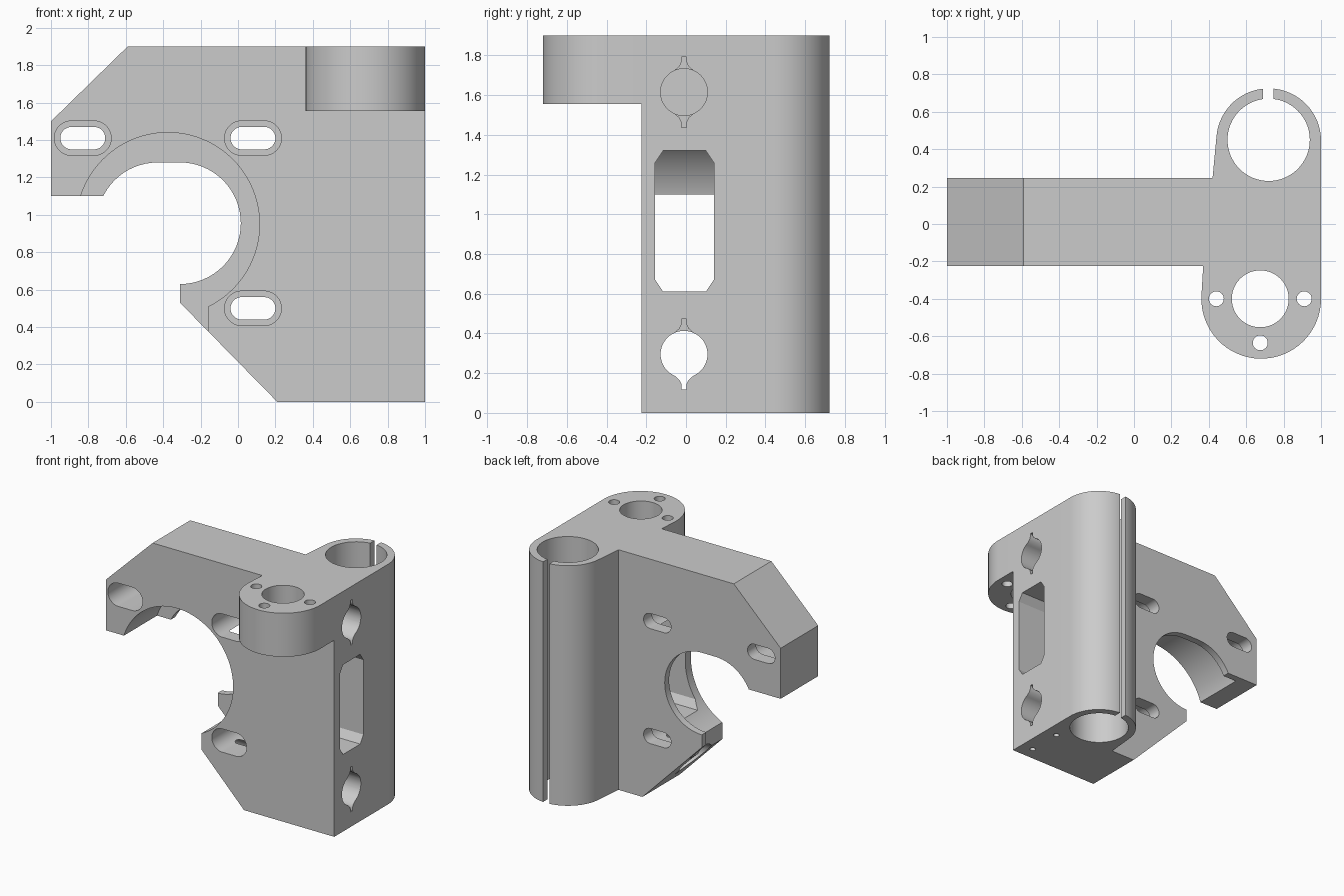
import bpy, bmesh
from math import cos, sin, pi, radians

old = bpy.data.objects.get("Cube")
if old:
    bpy.data.objects.remove(old, do_unlink=True)

grey = bpy.data.materials.new("plain grey")
grey.use_nodes = True
colour = (0.6, 0.6, 0.6, 1)
grey.diffuse_color = colour
grey.node_tree.nodes["Principled BSDF"].inputs["Base Color"].default_value = colour

PLACE = {
    "x": lambda a, b, h: (h, a, b),
    "y": lambda a, b, h: (a, h, b),
    "z": lambda a, b, h: (a, b, h),
}


def prism(name, pts, axis, lo, hi):
    """Extrude a 2D outline along an axis."""
    bm = bmesh.new()
    place = PLACE[axis]
    low = [bm.verts.new(place(a, b, lo)) for a, b in pts]
    high = [bm.verts.new(place(a, b, hi)) for a, b in pts]
    bm.faces.new(low)
    bm.faces.new(high)
    for i in range(len(pts)):
        j = (i + 1) % len(pts)
        bm.faces.new((low[i], low[j], high[j], high[i]))
    bmesh.ops.recalc_face_normals(bm, faces=bm.faces)
    mesh = bpy.data.meshes.new(name)
    bm.to_mesh(mesh)
    bm.free()
    mesh.materials.append(grey)
    ob = bpy.data.objects.new(name, mesh)
    bpy.context.collection.objects.link(ob)
    return ob


def arc(cx, cy, r, start, end, n=32):
    angles = [radians(start + (end - start) * i / n) for i in range(n + 1)]
    return [(cx + r * cos(t), cy + r * sin(t)) for t in angles]


def circle(cx, cy, r, n=64):
    return arc(cx, cy, r, 0, 360, n)[:-1]


def stadium(cx, cy, half, r):
    return arc(cx + half, cy, r, -90, 90) + arc(cx - half, cy, r, 90, 270)


def box(a0, a1, b0, b1):
    return [(a0, b0), (a1, b0), (a1, b1), (a0, b1)]


def combine(target, tool, operation):
    mod = target.modifiers.new("combine", "BOOLEAN")
    mod.operation = operation
    mod.solver = "EXACT"
    mod.object = tool
    bpy.context.view_layer.objects.active = target
    bpy.ops.object.modifier_apply(modifier=mod.name)
    bpy.data.objects.remove(tool, do_unlink=True)


def cut(pts, axis, lo, hi):
    combine(bracket, prism("cutter", pts, axis, lo, hi), "DIFFERENCE")


# Main plate with chamfered corners
FRONT, BACK, TOP = -0.225, 0.245, 1.9
plate = [(-1, 1.1), (-1, 1.5), (-0.59, TOP), (1, TOP), (1, 0),
         (0.21, 0), (-0.31, 0.53), (-0.31, 1.1)]
bracket = prism("mount_bracket", plate, "y", FRONT, BACK)

# Rear clamp column and front nut lug
column = [(0.41, 0.1), (1, 0.1)] + arc(0.72, 0.445, 0.28, 0, 176)[0:] + [(0.42, BACK)]
combine(bracket, prism("clamp_column", column, "z", 0, TOP), "UNION")
lug = [(1, -0.1), (0.38, -0.1), (0.37, FRONT)] + arc(0.68, -0.4, 0.32, 178, 360)
combine(bracket, prism("nut_lug", lug, "z", 1.555, TOP), "UNION")

# Clamp bore and slit
cut(circle(0.72, 0.45, 0.22), "z", -0.1, 2)
cut(box(0.69, 0.745, 0.5, 0.9), "z", -0.1, 2)

# Lug bore and its three screw holes
cut(circle(0.675, -0.4, 0.152), "z", 1.4, 2)
for x, y in [(0.44, -0.4), (0.91, -0.4), (0.675, -0.635)]:
    cut(circle(x, y, 0.04, 24), "z", 1.4, 2)

# Large opening: wide recess from the front, thin lip left at the back
cut(circle(-0.375, 0.95, 0.49, 96), "y", -0.5, 0.19)
cut(box(-1.2, -0.16, 0.2, 1.0), "y", -0.5, 0.19)
cut(stadium(-0.37, 0.955, 0.06, 0.325), "y", -0.5, 0.5)

# Side window with chamfered corners
window = [(-0.115, 0.61), (0.1, 0.61), (0.14, 0.67), (0.14, 1.26),
          (0.1, 1.32), (-0.115, 1.32), (-0.155, 1.26), (-0.155, 0.67)]
cut(window, "x", -0.3, 1.2)

# Counterbored mounting slots
for x, z in [(-0.83, 1.41), (0.08, 1.41), (0.08, 0.5)]:
    cut(stadium(x, z, 0.06, 0.092), "y", -0.5, 0.14)
    cut(stadium(x, z, 0.06, 0.06), "y", -0.5, 0.5)

# Rod holes with narrow relief notches above and below
for z, end in [(0.295, -0.6), (1.615, -0.55)]:
    cut(circle(-0.01, z, 0.118, 48), "x", end, 1.2)
    for s in (1, -1):
        half = [(0.06, 0.06), (0.047, 0.108), (0.022, 0.13), (0.013, 0.15), (0.013, 0.177)]
        notch = [(-0.01 + y, z + s * h) for y, h in half]
        notch += [(-0.01 - y, z + s * h) for y, h in reversed(half)]
        through = z < 1 and s < 0
        cut(notch, "x", -0.5 if through else 0.3, 1.2)

# Small blind screw holes underneath
for y in (-0.12, 0.157):
    cut(circle(0.895, y, 0.022, 16), "z", -0.1, 0.12)

bpy.ops.object.select_all(action="DESELECT")
bracket.select_set(True)
bpy.context.view_layer.objects.active = bracket
bpy.ops.object.shade_smooth_by_angle(angle=radians(30))
